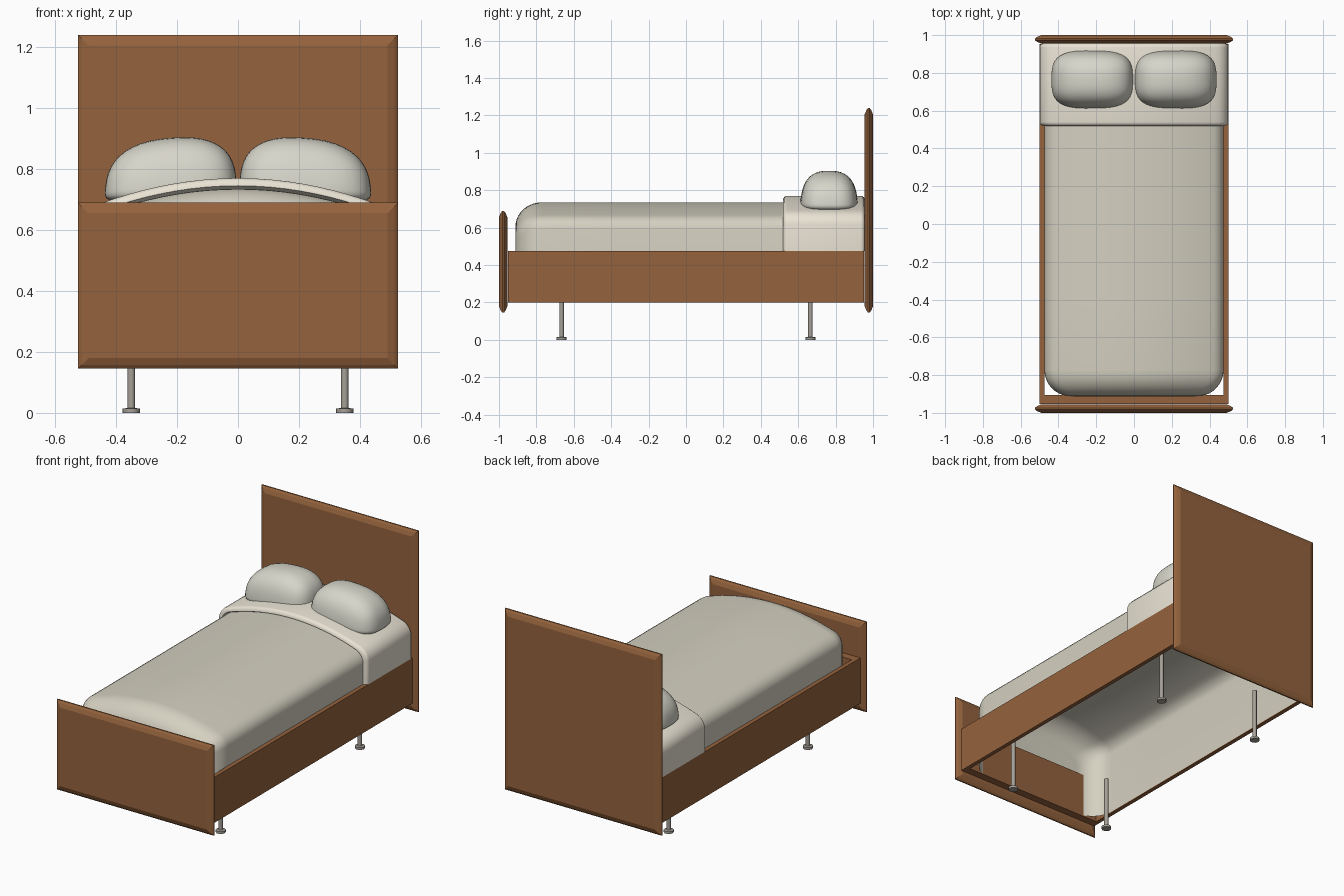
import bpy, bmesh, math
from math import sin, cos, pi, sqrt

if "Cube" in bpy.data.objects:
    bpy.data.objects.remove(bpy.data.objects["Cube"])


def material(name, rgb):
    m = bpy.data.materials.new(name)
    m.diffuse_color = (*rgb, 1)
    m.use_nodes = True
    m.node_tree.nodes["Principled BSDF"].inputs["Base Color"].default_value = m.diffuse_color
    return m


WOOD = material("wood", (0.30, 0.125, 0.047))
BLANKET = material("blanket_cloth", (0.66, 0.63, 0.53))
SHEET = material("sheet_cloth", (0.82, 0.77, 0.66))
PILLOW = material("pillow_cloth", (0.68, 0.67, 0.59))
METAL = material("metal", (0.38, 0.35, 0.31))


def finish(bm, name, mat, smooth=None):
    bmesh.ops.recalc_face_normals(bm, faces=bm.faces)
    me = bpy.data.meshes.new(name)
    bm.to_mesh(me)
    bm.free()
    me.materials.append(mat)
    ob = bpy.data.objects.new(name, me)
    bpy.context.collection.objects.link(ob)
    if smooth:
        bpy.ops.object.select_all(action='DESELECT')
        ob.select_set(True)
        bpy.context.view_layer.objects.active = ob
        bpy.ops.object.shade_smooth_by_angle(angle=math.radians(smooth))
    return ob


def loft(bm, rings, closed, cap_start, cap_end):
    rows = [[bm.verts.new(p) for p in r] for r in rings]
    n = len(rows[0])
    for a, b in zip(rows, rows[1:]):
        for i in range(n if closed else n - 1):
            j = (i + 1) % n
            bm.faces.new((a[i], a[j], b[j], b[i]))
    if cap_start:
        bm.faces.new(rows[0])
    if cap_end:
        bm.faces.new(rows[-1])


def box(name, x0, x1, y0, y1, z0, z1):
    bm = bmesh.new()
    ring = lambda z: [(x0, y0, z), (x1, y0, z), (x1, y1, z), (x0, y1, z)]
    loft(bm, [ring(z0), ring(z1)], True, True, True)
    return finish(bm, name, WOOD)


# End boards: slabs tapering to a thin edge all round
def board(name, y, z0, z1):
    half = [(0.035, 0.0225), (0.012, 0.013), (0.0, 0.004)]
    steps = [(i, -t) for i, t in half] + [(i, t) for i, t in reversed(half)]
    rings = []
    for i, t in steps:
        x, a, b = 0.525 - i, z0 + i, z1 - i
        rings.append([(-x, y + t, a), (x, y + t, a), (x, y + t, b), (-x, y + t, b)])
    bm = bmesh.new()
    loft(bm, rings, True, True, True)
    finish(bm, name, WOOD)


board("headboard", 0.9775, 0.145, 1.24)
board("footboard", -0.9775, 0.145, 0.69)

# Bed frame rails
for s, side in ((-1, "left"), (1, "right")):
    xs = sorted((s * 0.475, s * 0.5))
    box(side + "_rail", xs[0], xs[1], -0.952, 0.952, 0.2, 0.475)
for s, end in ((-1, "foot"), (1, "head")):
    ys = sorted((s * 0.905, s * 0.952))
    box(end + "_rail", -0.475, 0.475, ys[0], ys[1], 0.2, 0.475)


# Bedding: arched cross-sections lofted along the bed
def section(y, w, top, base, r=0.05, n=28):
    pts = [(-w, y, base)]
    for k in range(n + 1):
        x = w * sin(pi / 2 * (2 * k / n - 1))
        d = max(0, abs(x) - (w - r))
        pts.append((x, y, top - 0.41 * x * x - r + sqrt(max(0, r * r - d * d))))
    return pts + [(w, y, base)]


bm = bmesh.new()
rings = [section(y, 0.4745, 0.735, 0.205) for y in (0.93, 0.5, 0.0, -0.4)]
R = 0.14
for k in range(11):
    a = pi / 2 * k / 10
    rings.append(section(-0.912 + R * (1 - sin(a)), 0.4745 - R + R * cos(a),
                         0.735 - 0.13 * (1 - cos(a)), 0.205))
loft(bm, rings, False, True, True)
finish(bm, "blanket", BLANKET, 50)

bm = bmesh.new()
rings = [section(0.54, 0.474, 0.735, 0.475)]
prof = [(0.518 + 0.022 * (1 - cos(a)), 0.025 * sin(a)) for a in (0, pi / 8, pi / 4, 3 * pi / 8, pi / 2)]
prof += [(1.475 - y, o) for y, o in reversed(prof)]
for y, o in prof:
    rings.append(section(y, 0.475 + o, 0.745 + o, 0.475))
loft(bm, rings, False, False, True)
finish(bm, "folded_sheet", SHEET, 50)

# Pillows: puffed rounded boxes sagging outward
for s, side in ((-1, "left"), (1, "right")):
    bm = bmesh.new()
    bmesh.ops.create_cube(bm, size=2)
    bmesh.ops.subdivide_edges(bm, edges=bm.edges, cuts=11, use_grid_fill=True)
    for v in bm.verts:
        p = v.co
        e = 3.2
        f = sum(abs(c) ** e for c in p) ** (-1 / e)
        x, y, z = p.x * f, p.y * f, p.z * f
        up = max(z, 0)
        x *= 1 - 0.06 * up
        y *= 1 - 0.12 * up
        h = 0.16 if z > 0 else 0.045
        crown = 1 - 0.16 * x * x - 0.12 * y * y if z > 0 else 1
        v.co = (s * (0.221 + 0.216 * x), 0.765 + 0.153 * y, 0.742 + h * z * crown - 0.018 * x)
    finish(bm, side + "_pillow", PILLOW, 60)

# Legs: thin posts on small disc feet
for sx in (-1, 1):
    for sy in (-1, 1):
        bm = bmesh.new()
        rings = []
        for r, z in ((0.028, 0), (0.028, 0.014), (0.0125, 0.016), (0.0125, 0.33)):
            rings.append([(sx * 0.35 + r * cos(pi * k / 5), sy * 0.665 + r * sin(pi * k / 5), z)
                          for k in range(10)])
        loft(bm, rings, True, True, True)
        name = ("front_" if sy < 0 else "back_") + ("left" if sx < 0 else "right") + "_leg"
        finish(bm, name, METAL, 40)
